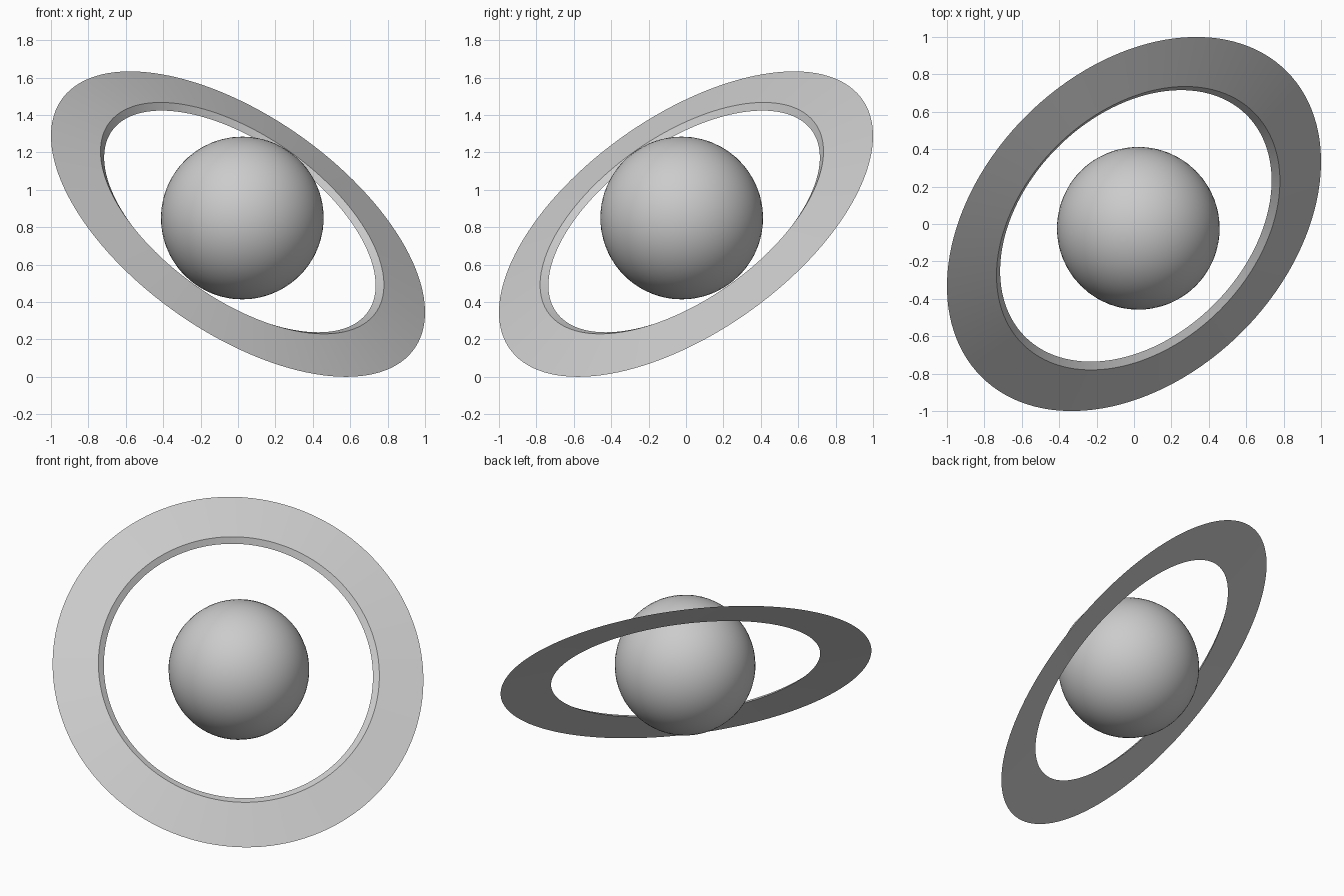
import bpy, bmesh, math
from mathutils import Vector

if "Cube" in bpy.data.objects:
    bpy.data.objects.remove(bpy.data.objects["Cube"])

# Ring axis and centre
AXIS = Vector((0.5, -0.5, math.sqrt(0.5)))
CENTRE = Vector((0, 0, 0.8165))
TILT = AXIS.to_track_quat('Z', 'Y')


def lathe(name, profile, steps=128):
    """Spin a closed (radius, height) profile around the local z axis."""
    bm = bmesh.new()
    loops = []
    for i in range(steps):
        a = 2 * math.pi * i / steps
        loops.append([bm.verts.new((r * math.cos(a), r * math.sin(a), h)) for r, h in profile])
    n = len(profile)
    for i in range(steps):
        p, q = loops[i], loops[(i + 1) % steps]
        for j in range(n):
            k = (j + 1) % n
            bm.faces.new((p[j], q[j], q[k], p[k]))
    bmesh.ops.recalc_face_normals(bm, faces=bm.faces)
    mesh = bpy.data.meshes.new(name)
    bm.to_mesh(mesh)
    bm.free()
    obj = bpy.data.objects.new(name, mesh)
    bpy.context.collection.objects.link(obj)
    return obj


def smooth(obj):
    bpy.ops.object.select_all(action='DESELECT')
    obj.select_set(True)
    bpy.context.view_layer.objects.active = obj
    bpy.ops.object.shade_smooth_by_angle(angle=math.radians(30))


# Thin ring: knife outer edge, bevelled inner edge
ring = lathe("planet_ring", [(1.1547, 0.0), (0.875, 0.045), (0.838, 0.02), (1.0, 0.009)])
ring.rotation_mode = 'QUATERNION'
ring.rotation_quaternion = TILT
ring.location = CENTRE
smooth(ring)

# Planet ball, sitting slightly along the ring axis
bpy.ops.mesh.primitive_uv_sphere_add(segments=64, ring_count=32, radius=0.435,
                                     location=CENTRE + AXIS * 0.046)
planet = bpy.context.object
planet.name = "planet"
planet.rotation_mode = 'QUATERNION'
planet.rotation_quaternion = TILT
smooth(planet)
